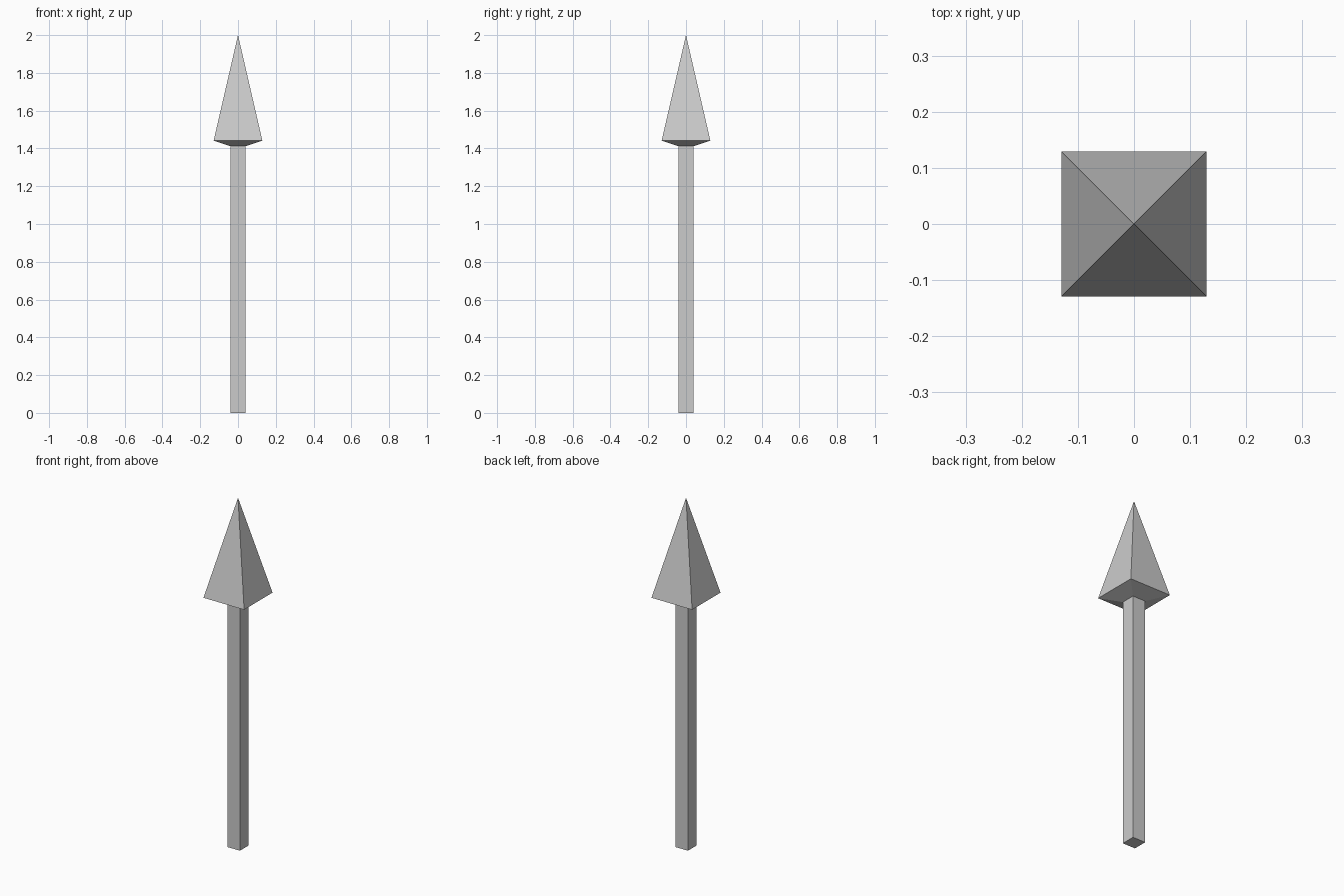
import bpy
import bmesh

if "Cube" in bpy.data.objects:
    bpy.data.objects.remove(bpy.data.objects["Cube"])

CORNERS = [(-1, -1), (1, -1), (1, 1), (-1, 1)]


def square_loft(name, profile, cap_bottom=False):
    """Skin square rings given as (half width, z); half width 0 makes a tip."""
    bm = bmesh.new()
    rings = []
    for half, z in profile:
        if half == 0:
            rings.append([bm.verts.new((0, 0, z))] * 4)
        else:
            rings.append([bm.verts.new((half * x, half * y, z)) for x, y in CORNERS])
    for low, high in zip(rings, rings[1:]):
        for i in range(4):
            j = (i + 1) % 4
            corners = [low[i], low[j], high[j], high[i]]
            bm.faces.new(list(dict.fromkeys(corners)))
    if cap_bottom:
        bm.faces.new(rings[0][::-1])
    bmesh.ops.recalc_face_normals(bm, faces=bm.faces)
    mesh = bpy.data.meshes.new(name)
    bm.to_mesh(mesh)
    bm.free()
    obj = bpy.data.objects.new(name, mesh)
    bpy.context.collection.objects.link(obj)
    return obj


# Square shaft, closed at the foot and open where it meets the head
square_loft("shaft", [(0.04, 0.0), (0.04, 1.412)], cap_bottom=True)

# Pyramid head with a shallow sloped underside
square_loft("spear_head", [(0.04, 1.412), (0.129, 1.441), (0, 2.0)])
